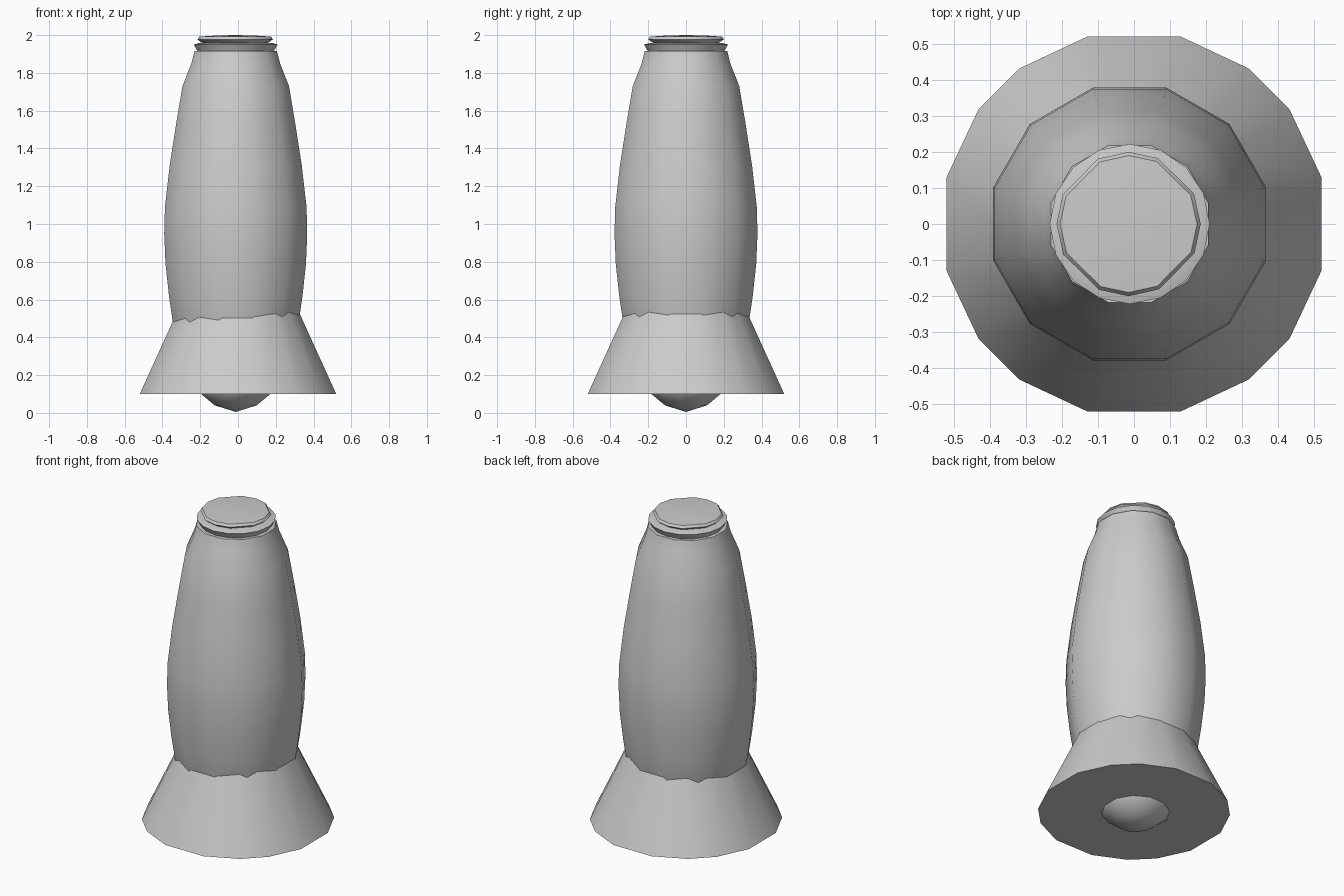
import bpy, bmesh, math

if "Cube" in bpy.data.objects:
    bpy.data.objects.remove(bpy.data.objects["Cube"])

grey = bpy.data.materials.new("light grey")
grey.diffuse_color = (0.6, 0.6, 0.6, 1)
grey.use_nodes = True
grey.node_tree.nodes["Principled BSDF"].inputs["Base Color"].default_value = grey.diffuse_color


def lathe(name, profile, angles, cx=0.0, smooth=35):
    """Revolve (radius, z) points around a vertical axis at the given angles; ends are closed."""
    bm = bmesh.new()
    n = len(angles)
    rings = []
    for r, z in profile:
        if r == 0:
            rings.append([bm.verts.new((cx, 0, z))])
        else:
            rings.append([bm.verts.new((cx + r * math.cos(math.radians(a)),
                                        r * math.sin(math.radians(a)), z)) for a in angles])
    for lo, hi in zip(rings, rings[1:]):
        for i in range(n):
            j = (i + 1) % n
            if len(lo) == 1:
                bm.faces.new((lo[0], hi[j], hi[i]))
            elif len(hi) == 1:
                bm.faces.new((lo[i], lo[j], hi[0]))
            else:
                bm.faces.new((lo[i], lo[j], hi[j], hi[i]))
    for ring in (rings[0], rings[-1]):
        if len(ring) > 1:
            bm.faces.new(ring)
    bmesh.ops.recalc_face_normals(bm, faces=bm.faces)
    me = bpy.data.meshes.new(name)
    bm.to_mesh(me)
    bm.free()
    me.materials.append(grey)
    ob = bpy.data.objects.new(name, me)
    bpy.context.collection.objects.link(ob)
    bpy.ops.object.select_all(action='DESELECT')
    ob.select_set(True)
    bpy.context.view_layer.objects.active = ob
    bpy.ops.object.shade_smooth_by_angle(angle=math.radians(smooth))
    return ob


def quadrants(first):
    return [q * 90 + a for q in range(4) for a in first]


twelve = [15 + 30 * i for i in range(12)]

# flared skirt with flat underside
lathe("skirt", [(0.536, 0.10), (0.311, 0.58)], quadrants((14, 36.3, 53.7, 76)))

# barrel body whose rounded lower end pokes out below the skirt
lathe("body", [(0, 0.005), (0.115, 0.04), (0.19, 0.10), (0.30, 0.32), (0.345, 0.48),
               (0.366, 0.62), (0.385, 0.79), (0.392, 0.95), (0.388, 1.09),
               (0.362, 1.31), (0.325, 1.54), (0.292, 1.73), (0.243, 1.85),
               (0.226, 1.915)], twelve, cx=-0.012, smooth=40)

# collar under the cap
lathe("collar", [(0.195, 1.90), (0.205, 1.92), (0.222, 1.95), (0.195, 1.958)],
      [22.5 * i for i in range(16)], cx=-0.012)

# lens-shaped cap, sides alternate long and short
lathe("cap", [(0.14, 1.95), (0.18, 1.962), (0.2, 1.978), (0.19, 1.992), (0.10, 1.998), (0, 2.0)],
      quadrants((0, 25, 66)), cx=-0.015)
